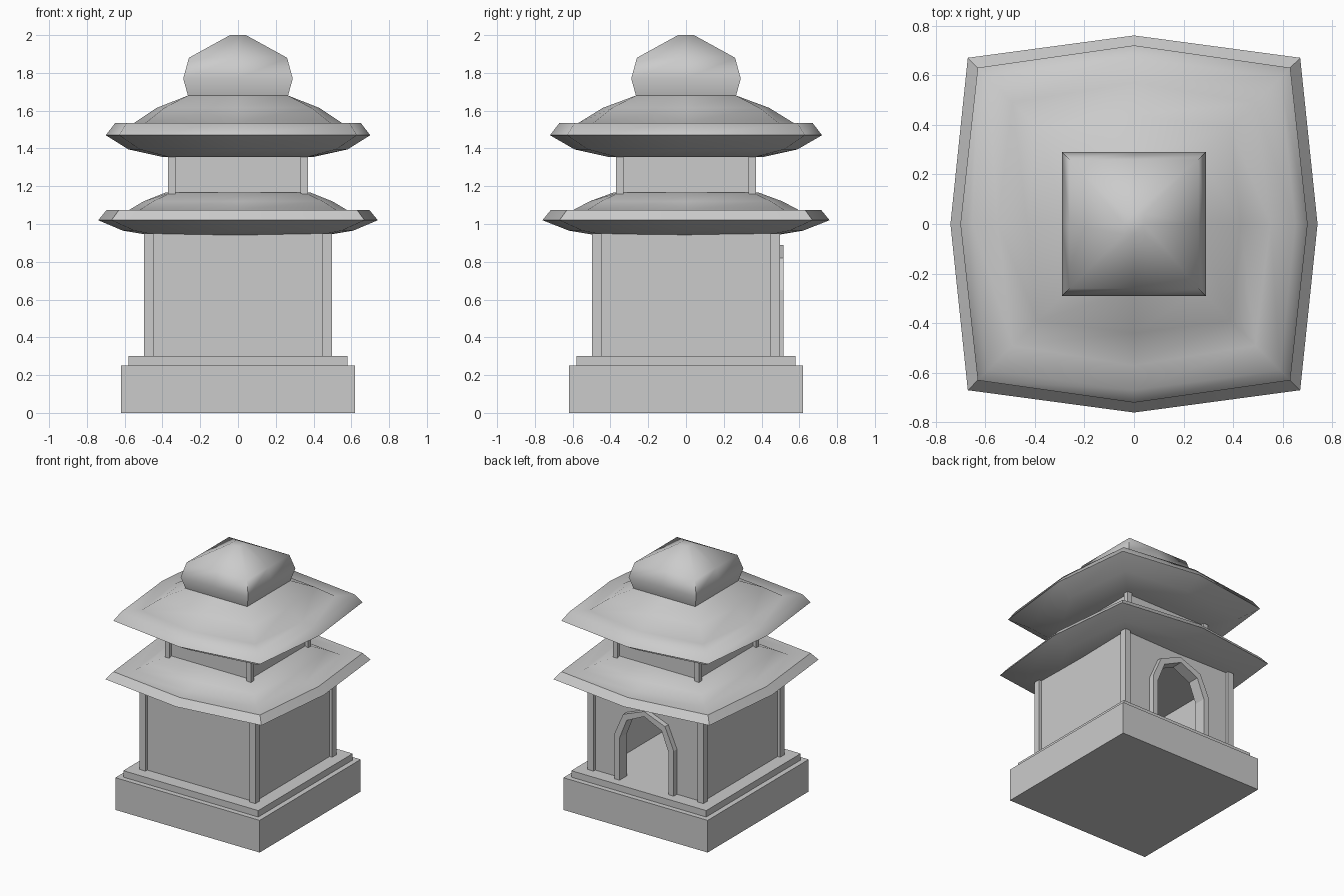
import bpy, bmesh, math

if "Cube" in bpy.data.objects:
    bpy.data.objects.remove(bpy.data.objects["Cube"])


def finish(bm, name, smooth=None):
    bmesh.ops.recalc_face_normals(bm, faces=bm.faces)
    me = bpy.data.meshes.new(name)
    bm.to_mesh(me)
    bm.free()
    ob = bpy.data.objects.new(name, me)
    bpy.context.collection.objects.link(ob)
    if smooth:
        bpy.ops.object.select_all(action='DESELECT')
        ob.select_set(True)
        bpy.context.view_layer.objects.active = ob
        bpy.ops.object.shade_smooth_by_angle(angle=math.radians(smooth))
    return ob


def box(name, x0, x1, y0, y1, z0, z1):
    bm = bmesh.new()
    bmesh.ops.create_cube(bm, size=1)
    for v in bm.verts:
        v.co = (x1 if v.co.x > 0 else x0, y1 if v.co.y > 0 else y0, z1 if v.co.z > 0 else z0)
    return finish(bm, name)


def prism(name, outline, y0, y1):
    """Extrude an x-z outline along y."""
    bm = bmesh.new()
    f = bm.faces.new([bm.verts.new((x, y0, z)) for x, z in outline])
    ext = bmesh.ops.extrude_face_region(bm, geom=[f])["geom"]
    bmesh.ops.translate(bm, vec=(0, y1 - y0, 0), verts=[v for v in ext if isinstance(v, bmesh.types.BMVert)])
    return finish(bm, name)


def loft(name, rings, smooth=35):
    """Join eight-sided rings given as (corner, middle x, middle y, z)."""
    bm = bmesh.new()
    loops = []
    for c, mx, my, z in rings:
        pts = [(c, -c), (mx, 0), (c, c), (0, my), (-c, c), (-mx, 0), (-c, -c), (0, -my)]
        loops.append([bm.verts.new((x, y, z)) for x, y in pts])
    for a, b in zip(loops, loops[1:]):
        for i in range(8):
            j = (i + 1) % 8
            bm.faces.new((a[i], a[j], b[j], b[i]))
    bm.faces.new(loops[0])
    bm.faces.new(loops[-1])
    return finish(bm, name, smooth)


def posts(name, outer, width, z0, z1):
    mid = outer - width / 2
    for sx in (-1, 1):
        for sy in (-1, 1):
            x, y, h = sx * mid, sy * mid, width / 2
            box(name, x - h, x + h, y - h, y + h, z0, z1)


# Stepped plinth
box("plinth", -.62, .62, -.62, .62, 0, .25)
box("plinth_step", -.58, .58, -.58, .58, .25, .30)

# Hollow shrine room with corner posts
W, T = .475, .425
posts("corner_post", .497, .05, .30, .95)
box("front_wall", -W, W, -W, -T, .30, .95)
box("left_wall", -W, -T, -T, T, .30, .95)
box("right_wall", T, W, -T, T, .30, .95)
box("room_ceiling", -T, T, -T, T, .87, .94)

# Back wall with an arched doorway and its raised frame
inner = [(.21, .30), (.21, .63), (.15, .78), (0, .85), (-.15, .78), (-.21, .63), (-.21, .30)]
outer = [(-.255, .30), (-.255, .65), (-.18, .82), (0, .89), (.18, .82), (.255, .65), (.255, .30)]
prism("door_wall", inner + [(-W, .30), (-W, .95), (W, .95), (W, .30)], T, W)
prism("door_frame", inner + outer, .45, .515)

# Lower roof
loft("lower_roof", [
    (.40, .43, .44, .935), (.55, .61, .62, .965), (.67, .74, .76, 1.02),
    (.63, .695, .715, 1.075), (.52, .575, .595, 1.075), (.45, .50, .51, 1.12),
    (.35, .38, .38, 1.168)])

# Upper storey
box("upper_wall", -.345, .345, -.345, .345, 1.15, 1.38)
posts("upper_post", .37, .04, 1.15, 1.37)

# Upper roof flowing into the square bulbous cap
loft("upper_roof", [
    (.37, .40, .41, 1.355), (.52, .58, .59, 1.395), (.63, .70, .72, 1.47),
    (.59, .65, .67, 1.535), (.49, .55, .57, 1.535), (.39, .43, .44, 1.615),
    (.265, .265, .265, 1.68), (.29, .29, .29, 1.77), (.26, .26, .26, 1.88),
    (.042, .042, .042, 2.0)], 60)
